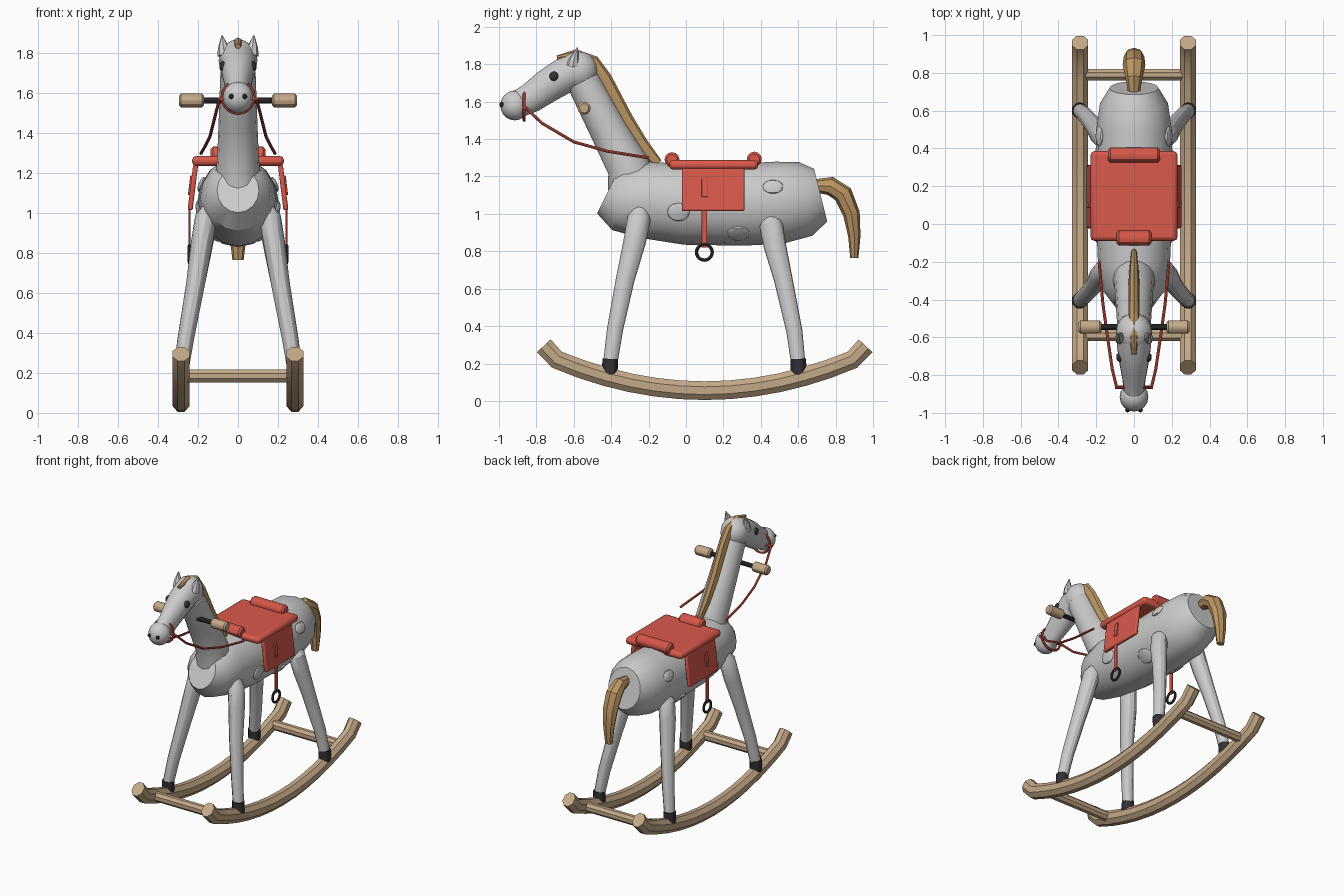
import bpy, bmesh
from math import pi, cos, sin, radians
from mathutils import Vector

if "Cube" in bpy.data.objects:
    bpy.data.objects.remove(bpy.data.objects["Cube"])


def material(name, rgb):
    m = bpy.data.materials.new(name)
    m.diffuse_color = (*rgb, 1)
    m.use_nodes = True
    m.node_tree.nodes["Principled BSDF"].inputs["Base Color"].default_value = m.diffuse_color
    return m


WOOD = material("wood", (0.56, 0.40, 0.25))
HAIR = material("hair", (0.50, 0.30, 0.12))
RED = material("red", (0.70, 0.10, 0.07))
BLACK = material("black", (0.03, 0.03, 0.035))
SIDES = ((1, "right"), (-1, "left"))


def finish(ob, name, mat=None):
    ob.name = name
    if mat:
        ob.data.materials.append(mat)
    return ob


def tube(name, pts, radii, n=12, mat=None, phase=0.0):
    """Loft elliptical rings along a path; radii are (sideways, in-plane)."""
    pts = [Vector(p) for p in pts]
    bm, rings = bmesh.new(), []
    for i, p in enumerate(pts):
        t = (pts[min(i + 1, len(pts) - 1)] - pts[max(i - 1, 0)]).normalized()
        ref = Vector((0, 1, 0)) if abs(t.x) > 0.9 else Vector((1, 0, 0))
        u = (ref - t * ref.dot(t)).normalized()
        v = t.cross(u)
        ru, rv = radii[i] if isinstance(radii, list) else radii
        angles = [2 * pi * k / n + phase for k in range(n)]
        rings.append([bm.verts.new(p + u * ru * cos(a) + v * rv * sin(a)) for a in angles])
    for a, b in zip(rings, rings[1:]):
        for k in range(n):
            bm.faces.new((a[k], a[(k + 1) % n], b[(k + 1) % n], b[k]))
    bm.faces.new(rings[0][::-1])
    bm.faces.new(rings[-1])
    bmesh.ops.recalc_face_normals(bm, faces=bm.faces)
    me = bpy.data.meshes.new(name)
    bm.to_mesh(me)
    bm.free()
    ob = bpy.data.objects.new(name, me)
    bpy.context.collection.objects.link(ob)
    return finish(ob, name, mat)


def ball(name, loc, scale, mat=None, rot=(0, 0, 0), seg=16, rings=10):
    bpy.ops.mesh.primitive_uv_sphere_add(segments=seg, ring_count=rings, radius=1, location=loc, rotation=rot)
    bpy.context.object.scale = scale
    return finish(bpy.context.object, name, mat)


def box(name, loc, size, mat, bevel=0.01, rot=(0, 0, 0)):
    bpy.ops.mesh.primitive_cube_add(size=1, location=loc, rotation=rot)
    ob = bpy.context.object
    ob.scale = size
    bpy.ops.object.transform_apply(location=False, rotation=False, scale=True)
    b = ob.modifiers.new("bevel", "BEVEL")
    b.width, b.segments = bevel, 2
    return finish(ob, name, mat)


def ring(name, loc, major, minor, mat, rot):
    bpy.ops.mesh.primitive_torus_add(location=loc, rotation=rot, major_radius=major, minor_radius=minor,
                                     major_segments=20, minor_segments=8)
    return finish(bpy.context.object, name, mat)


def roll(name, half, r, y, z, mat, x=0.0):
    xs = (-half, -half + r * 0.3, half - r * 0.3, half)
    return tube(name, [(x + d, y, z) for d in xs], [(r * .7, r * .7), (r, r), (r, r), (r * .7, r * .7)], 12, mat)


# body and neck
body = [(-.42, 1.115, .105, .125), (-.36, 1.085, .16, .175), (-.22, 1.075, .19, .205), (0, 1.05, .2, .215),
        (.3, 1.05, .205, .22), (.5, 1.06, .2, .22), (.64, 1.08, .18, .2), (.72, 1.1, .13, .145)]
tube("body", [(0, y, z) for y, z, _, _ in body], [(a, b) for _, _, a, b in body], 16)
tube("neck", [(0, -.27, 1.08), (0, -.29, 1.16), (0, -.31, 1.26), (0, -.42, 1.46), (0, -.55, 1.71)],
     [(.11, .13), (.12, .13), (.105, .115), (.097, .1), (.088, .09)], 16)

# head
ball("poll", (0, -.575, 1.765), (.097, .105, .105))
tube("head", [(0, -.58, 1.77), (0, -.65, 1.74), (0, -.74, 1.685), (0, -.83, 1.62), (0, -.92, 1.575)],
     [(.09, .095), (.09, .095), (.077, .09), (.06, .08), (.055, .07)], 16)
ball("muzzle", (0, -.915, 1.58), (.076, .078, .08))

# mane and tail
tube("mane", [(0, -.69, 1.835), (0, -.59, 1.85), (0, -.5, 1.81), (0, -.44, 1.72), (0, -.33, 1.51),
              (0, -.24, 1.37), (0, -.15, 1.27)],
     [(.012, .012), (.025, .03), (.03, .04), (.03, .045), (.03, .045), (.025, .04), (.015, .025)], 8, HAIR)
tube("tail", [(0, .69, 1.15), (0, .77, 1.15), (0, .84, 1.105), (0, .885, 1.0), (0, .9, .88), (0, .9, .765)],
     [(.03, .035), (.045, .05), (.06, .052), (.055, .045), (.042, .033), (.028, .022)], 8, HAIR)

# saddle
box("seat", (0, .148, 1.262), (.46, .475, .05), RED, 0.02)
roll("front_saddle_roll", .092, .04, -.075, 1.29, RED)
roll("back_saddle_roll", .137, .04, .365, 1.293, RED)

# bridle noseband and handle rod
ring("noseband", (0, -.865, 1.58), .08, .008, RED, (pi / 2, 0, 0))
tube("handle_rod", [(-.2, -.545, 1.565), (.2, -.545, 1.565)], (.016, .016), 10, BLACK)

for s, side in SIDES:
    # face details
    ball(f"{side}_eye", (s * .074, -.705, 1.735), (.02, .026, .026), BLACK, seg=12, rings=8)
    ball(f"{side}_nostril", (s * .034, -.985, 1.585), (.013, .013, .013), BLACK, seg=8, rings=6)
    tube(f"{side}_ear", [(s * .068, -.605, 1.79), (s * .073, -.598, 1.83), (s * .08, -.58, 1.89)],
         [(.035, .035), (.028, .026), (.003, .003)], 8)
    # handle grip
    roll(f"{side}_handle_grip", .062, .035, -.545, 1.565, WOOD, s * .233)
    # rein
    tube(f"{side}_bridle_stud", [(s * .05, -.865, 1.57), (s * .1, -.865, 1.57)], (.009, .009), 8, RED)
    tube(f"{side}_rein", [(s * .092, -.865, 1.575), (s * .115, -.77, 1.485), (s * .14, -.6, 1.385),
                          (s * .165, -.42, 1.335), (s * .185, -.2, 1.3)], (.008, .008), 8, RED)
    # saddle flap, buckle strap, stirrup
    tilt = (0, -s * radians(7), 0)
    box(f"{side}_saddle_flap", (s * .226, .145, 1.13), (.025, .335, .23), RED, 0.008, tilt)
    box(f"{side}_flap_strap", (s * .238, .1, 1.14), (.014, .032, .1), RED, 0.004, tilt)
    box(f"{side}_stirrup_strap", (s * .243, .098, .93), (.01, .03, .22), RED, 0.003)
    ring(f"{side}_stirrup", (s * .243, .098, .795), .042, .009, BLACK, (0, pi / 2, 0))
    # coat spots
    for i, (x, y, z, ry, rz, a) in enumerate(((.197, -.04, 1.01, .06, .05, 10), (.184, .465, 1.145, .055, .04, -22),
                                              (.137, .28, .895, .062, .055, 48))):
        ball(f"{side}_spot_{i + 1}", (s * x, y, z), (.014, ry, rz), None, (0, s * radians(a), 0), 10, 6)
    # legs and hooves
    legs = {"front": [(.14, -.235, 1.03), (.16, -.25, .98), (.182, -.275, .85), (.212, -.325, .65),
                      (.26, -.38, .38), (.287, -.405, .2)],
            "back": [(.14, .45, .99), (.16, .455, .945), (.182, .475, .83), (.212, .52, .65),
                     (.262, .58, .37), (.287, .6, .2)]}
    for end, pts in legs.items():
        tube(f"{side}_{end}_leg", [(s * x, y, z) for x, y, z in pts],
             [(.035, .04), (.055, .062), (.054, .06), (.047, .05), (.041, .043), (.037, .038)], 12)
        x, y, z = pts[-1]
        tube(f"{side}_{end}_hoof", [(s * x, y, .225), (s * x, y + (.003 if end == "back" else -.003), .14)],
             (.042, .042), 12, BLACK)
    # rocker
    arc = [(s * .285, .1 + d, .055 + .265 * d * d) for d in (i * .79 / 6 for i in range(-6, 7))]
    arc = [(s * .285, -.76, .295)] + arc + [(s * .285, .96, .295)]
    tube(f"{side}_rocker", arc, (.046, .054), 8, WOOD, pi / 8)

# cross bars between the rockers
for name, y in (("front_cross_bar", -.59), ("back_cross_bar", .79)):
    tube(name, [(-.27, y, .185), (.27, y, .185)], (.033, .035), 8, WOOD, pi / 8)

bpy.ops.object.select_all(action="SELECT")
bpy.context.view_layer.objects.active = bpy.data.objects["body"]
bpy.ops.object.shade_smooth_by_angle(angle=radians(30))
